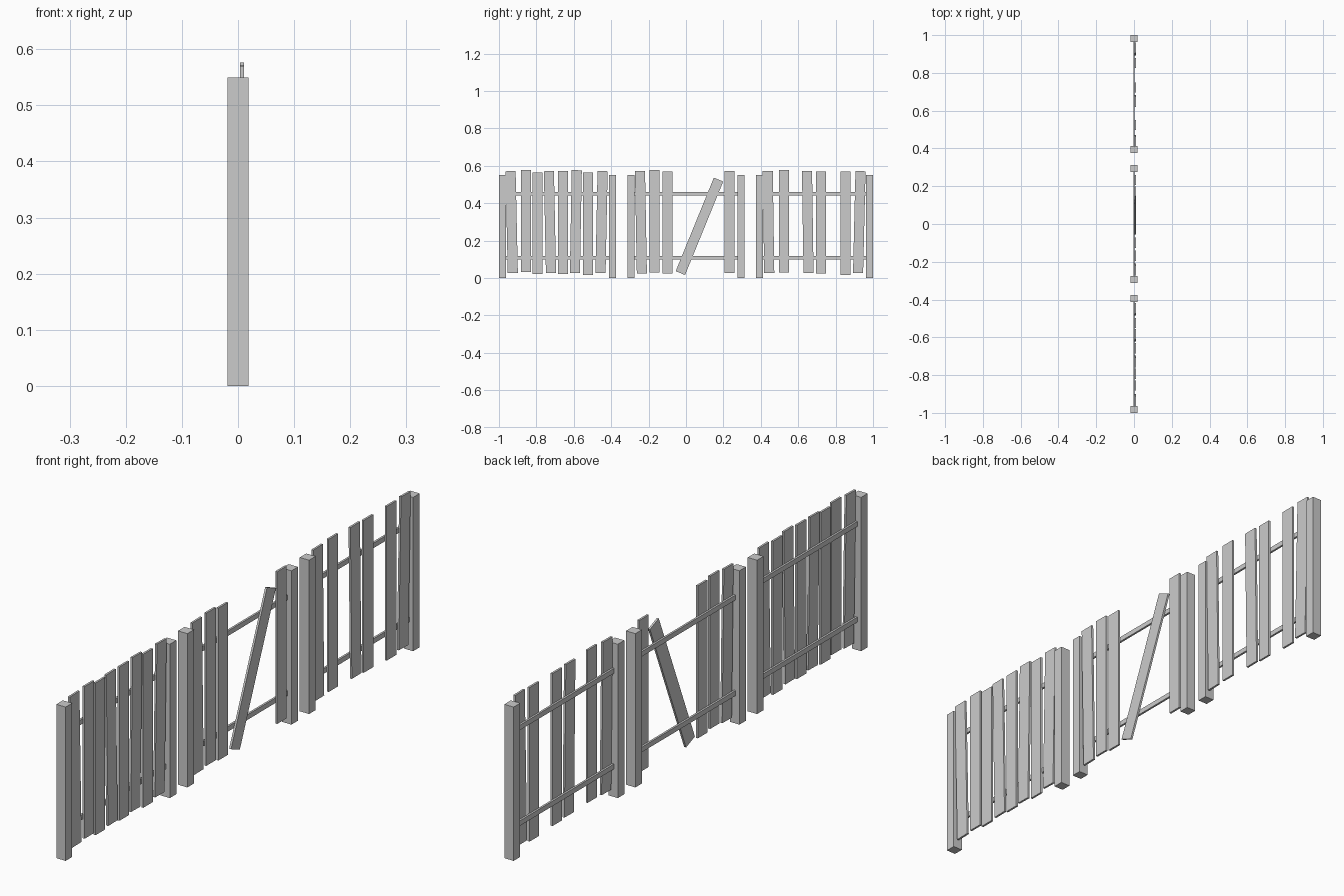
import bpy, bmesh, math

def box(name, center, size, tilt=0.0):
    bm = bmesh.new()
    bmesh.ops.create_cube(bm, size=1)
    bmesh.ops.scale(bm, vec=size, verts=bm.verts)
    mesh = bpy.data.meshes.new(name)
    bm.to_mesh(mesh)
    bm.free()
    ob = bpy.data.objects.new(name, mesh)
    ob.location = center
    ob.rotation_euler.x = tilt
    bpy.context.collection.objects.link(ob)
    return ob

POST_W, POST_H = 0.037, 0.55
PICKET_W, PICKET_T = 0.054, 0.0075

# Three panels: two posts and two rails each
for panel_y in (-0.6875, 0.0, 0.6875):
    for side in (-1, 1):
        box("post", (0, panel_y + side * 0.294, POST_H / 2), (POST_W, POST_W, POST_H))
    for rail_z in (0.109, 0.451):
        box("rail", (0, panel_y, rail_z), (0.0075, 0.57, 0.018))

# Pickets: (y at bottom, y at top, bottom z, top z)
pickets = [
    (-0.926, -0.938, 0.027, 0.571), (-0.855, -0.855, 0.032, 0.576),
    (-0.793, -0.793, 0.021, 0.565), (-0.722, -0.733, 0.027, 0.571),
    (-0.658, -0.658, 0.021, 0.571), (-0.594, -0.584, 0.027, 0.576),
    (-0.524, -0.524, 0.016, 0.565), (-0.457, -0.446, 0.027, 0.571),
    (-0.236, -0.246, 0.024, 0.571), (-0.168, -0.168, 0.030, 0.576),
    (-0.099, -0.099, 0.023, 0.568), (0.233, 0.233, 0.027, 0.571),
    (0.445, 0.437, 0.027, 0.571), (0.524, 0.524, 0.030, 0.576),
    (0.655, 0.647, 0.027, 0.571), (0.722, 0.722, 0.023, 0.568),
    (0.852, 0.852, 0.017, 0.568), (0.920, 0.933, 0.027, 0.571),
    (-0.030, 0.174, 0.026, 0.526),  # fallen, leaning picket
]
for y0, y1, z0, z1 in pickets:
    length = math.hypot(y1 - y0, z1 - z0)
    box("picket", (0.007, (y0 + y1) / 2, (z0 + z1) / 2),
        (PICKET_T, PICKET_W, length), -math.atan2(y1 - y0, z1 - z0))
